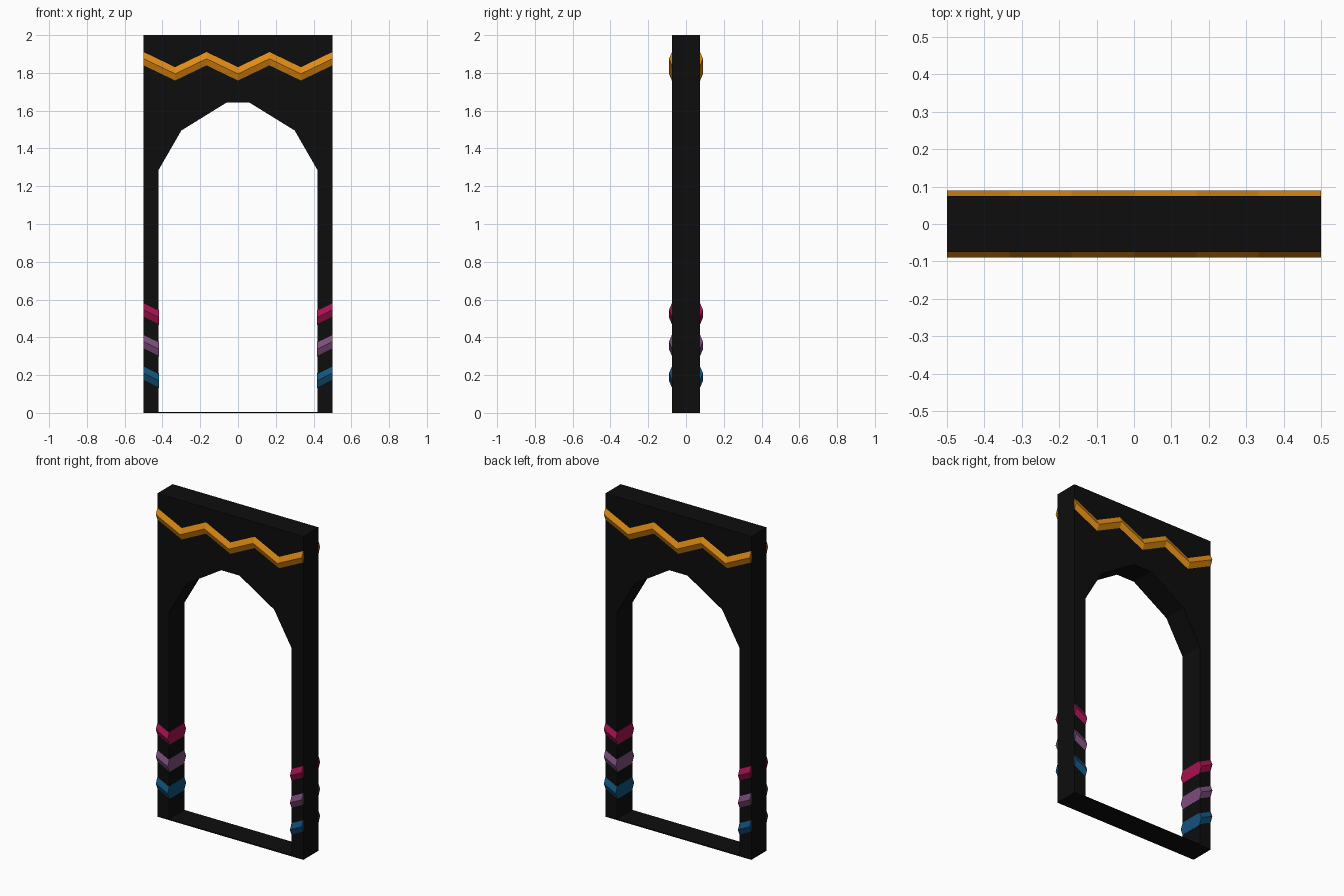
import bpy, bmesh
from math import pi
from mathutils import Matrix

cube = bpy.data.objects.get("Cube")
if cube:
    bpy.data.objects.remove(cube, do_unlink=True)


def material(name, rgb):
    mat = bpy.data.materials.new(name)
    mat.use_nodes = True
    colour = (*rgb, 1)
    mat.diffuse_color = colour
    mat.node_tree.nodes["Principled BSDF"].inputs["Base Color"].default_value = colour
    return mat


black = material("black", (0.004, 0.004, 0.004))
gold = material("gold", (0.75, 0.26, 0.007))
magenta = material("magenta", (0.38, 0.006, 0.08))
purple = material("purple", (0.2, 0.075, 0.2))
blue = material("blue", (0.006, 0.085, 0.2))

HALF_DEPTH = 0.075   # frame half thickness
RIDGE = 0.09         # how far the band ridges reach
BAND = 0.04          # band half height


def add_object(name, mesh, mat):
    obj = bpy.data.objects.new(name, mesh)
    bpy.context.collection.objects.link(obj)
    mesh.materials.clear()
    mesh.materials.append(mat)
    return obj


def frame(name, loops, mat):
    """Flat outline with a hole, extruded along y."""
    curve = bpy.data.curves.new(name, "CURVE")
    curve.dimensions = "2D"
    curve.fill_mode = "BOTH"
    curve.extrude = HALF_DEPTH
    for loop in loops:
        spline = curve.splines.new("POLY")
        spline.points.add(len(loop) - 1)
        for point, (x, z) in zip(spline.points, loop):
            point.co = (x, z, 0, 1)
        spline.use_cyclic_u = True
        spline.use_smooth = False
    temp = bpy.data.objects.new(name + "_outline", curve)
    mesh = bpy.data.meshes.new_from_object(temp)
    bpy.data.objects.remove(temp)
    mesh.transform(Matrix.Rotation(pi / 2, 4, "X"))
    return add_object(name, mesh, mat)


def band(name, path, mat):
    """Six-sided bar through the frame, following a path in x and z."""
    section = [(-RIDGE, 0), (-HALF_DEPTH + 0.002, BAND), (HALF_DEPTH - 0.002, BAND),
               (RIDGE, 0), (HALF_DEPTH - 0.002, -BAND), (-HALF_DEPTH + 0.002, -BAND)]
    bm = bmesh.new()
    rings = [[bm.verts.new((x, y, z + dz)) for y, dz in section] for x, z in path]
    for a, b in zip(rings, rings[1:]):
        for i in range(len(section)):
            j = (i + 1) % len(section)
            bm.faces.new((a[i], a[j], b[j], b[i]))
    bm.faces.new(rings[0])
    bm.faces.new(rings[-1])
    bmesh.ops.recalc_face_normals(bm, faces=bm.faces)
    mesh = bpy.data.meshes.new(name)
    bm.to_mesh(mesh)
    bm.free()
    return add_object(name, mesh, mat)


# Door frame with a faceted arch and a thin sill
outer = [(-0.5, 0), (0.5, 0), (0.5, 2), (-0.5, 2)]
half_arch = [(0.42, 0.006), (0.42, 1.287), (0.3, 1.495), (0.062, 1.642)]
opening = half_arch + [(-x, z) for x, z in reversed(half_arch)]
frame("door_frame", [outer, opening], black)

# Zigzag band across the top
END = 0.4995
zigzag = [(-END + i * END / 3, 1.795 if i % 2 else 1.875) for i in range(7)]
band("zigzag_band", zigzag, gold)

# Sloping bands on both posts
for side, sign in (("left", 1), ("right", -1)):
    for label, z, mat in (("lower", 0.21, blue), ("middle", 0.377, purple), ("upper", 0.545, magenta)):
        band(f"{side}_{label}_post_band", [(sign * END, z), (sign * 0.4185, z - 0.04)], mat)
